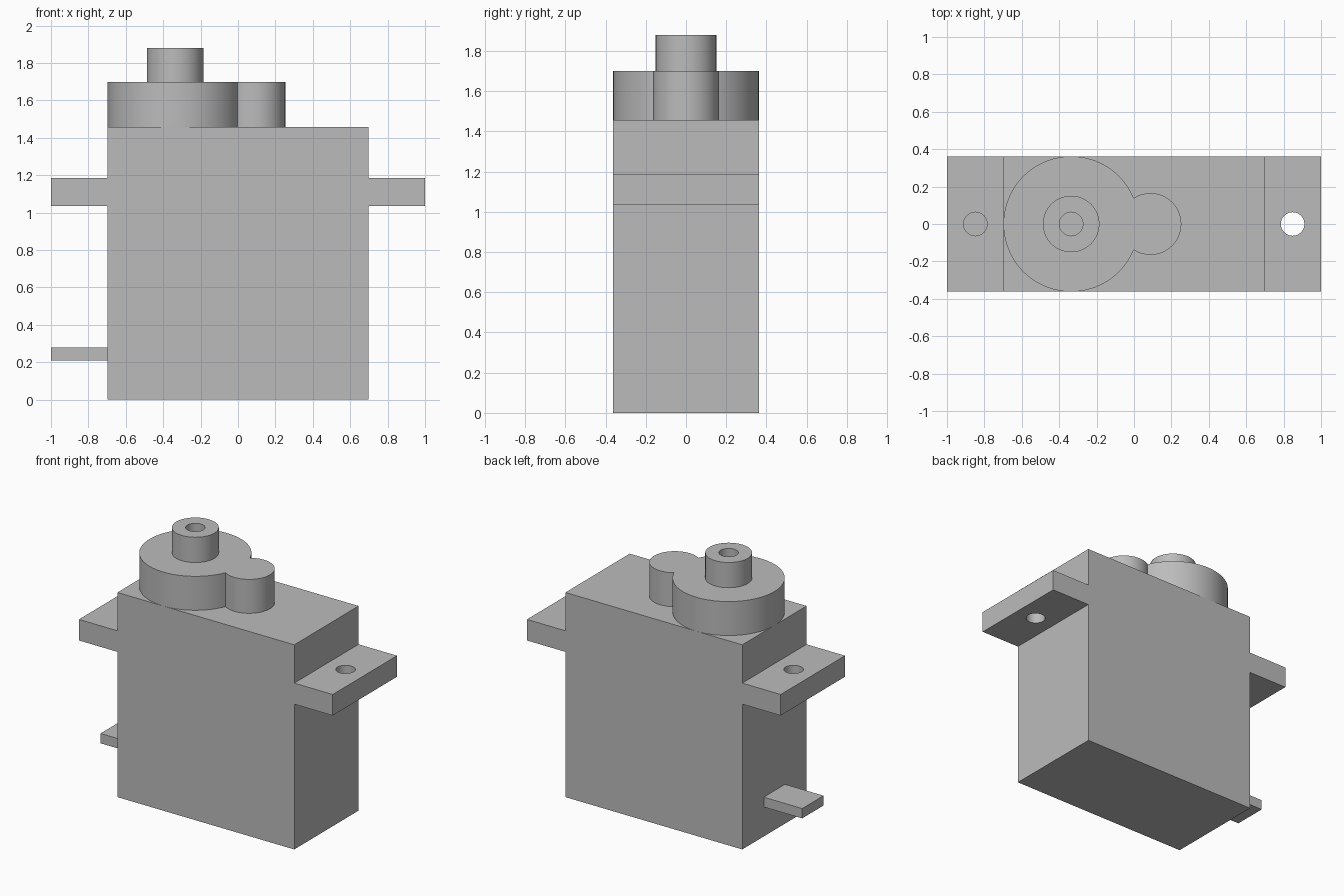
import bpy, bmesh, math

if "Cube" in bpy.data.objects:
    bpy.data.objects.remove(bpy.data.objects["Cube"])

grey = bpy.data.materials.new("plastic grey")
grey.diffuse_color = (0.5, 0.5, 0.5, 1)
grey.use_nodes = True
grey.node_tree.nodes["Principled BSDF"].inputs["Base Color"].default_value = grey.diffuse_color


def arc(cx, radius, start, end, steps):
    """Points on an arc centred on the x axis."""
    angles = [start + (end - start) * i / steps for i in range(steps + 1)]
    return [(cx + radius * math.cos(a), radius * math.sin(a)) for a in angles]


def circle(cx, radius, steps=64):
    return arc(cx, radius, 0, 2 * math.pi, steps)[:-1]


def rectangle(x0, x1, half_y):
    return [(x0, -half_y), (x1, -half_y), (x1, half_y), (x0, half_y)]


def prism(name, outline, z0, z1):
    """Extrude a flat outline upward from z0 to z1."""
    bm = bmesh.new()
    base = bm.faces.new([bm.verts.new((x, y, z0)) for x, y in outline])
    top = bmesh.ops.extrude_face_region(bm, geom=[base], use_keep_orig=True)
    verts = [v for v in top["geom"] if isinstance(v, bmesh.types.BMVert)]
    bmesh.ops.translate(bm, verts=verts, vec=(0, 0, z1 - z0))
    bmesh.ops.recalc_face_normals(bm, faces=bm.faces)
    mesh = bpy.data.meshes.new(name)
    bm.to_mesh(mesh)
    bm.free()
    mesh.materials.append(grey)
    obj = bpy.data.objects.new(name, mesh)
    bpy.context.collection.objects.link(obj)
    return obj


def activate(obj):
    bpy.ops.object.select_all(action='DESELECT')
    obj.select_set(True)
    bpy.context.view_layer.objects.active = obj


def smooth(obj):
    activate(obj)
    bpy.ops.object.shade_smooth_by_angle(angle=math.radians(30))


def drill(obj, cx, radius, z0, z1):
    """Cut a vertical round hole."""
    cutter = prism("hole_cutter", circle(cx, radius, 48), z0, z1)
    cutter.hide_render = True
    mod = obj.modifiers.new("hole", 'BOOLEAN')
    mod.operation = 'DIFFERENCE'
    mod.solver = 'EXACT'
    mod.object = cutter
    activate(obj)
    bpy.ops.object.modifier_apply(modifier=mod.name)
    bpy.data.objects.remove(cutter)


HALF_X, HALF_Y, BODY_TOP = 0.697, 0.362, 1.458
HOLE_R = 0.063

# Motor case
prism("case", rectangle(-HALF_X, HALF_X, HALF_Y), 0, BODY_TOP)

# Mounting ears with screw holes
for side, label in ((-1, "left"), (1, "right")):
    x0, x1 = sorted((side * HALF_X, side * 1.0))
    ear = prism(label + "_mounting_ear", rectangle(x0, x1, HALF_Y), 1.035, 1.185)
    drill(ear, side * 0.848, HOLE_R, 0.9, 1.3)
    smooth(ear)

# Cable tab low on the left end
prism("cable_tab", rectangle(-1.0, -HALF_X, 0.12), 0.21, 0.28)

# Gear housing: a large and a small round joined where they cross
BIG_X, BIG_R, SMALL_X, SMALL_R = -0.336, 0.362, 0.088, 0.165
d = SMALL_X - BIG_X
along = (d * d + BIG_R ** 2 - SMALL_R ** 2) / (2 * d)
half = math.sqrt(BIG_R ** 2 - along ** 2)
big_a = math.atan2(half, along)
small_a = math.atan2(half, along - d)
outline = arc(BIG_X, BIG_R, big_a, 2 * math.pi - big_a, 80)
outline += arc(SMALL_X, SMALL_R, -small_a, small_a, 48)[1:-1]
smooth(prism("gear_housing", outline, BODY_TOP, 1.70))

# Output shaft with a screw hole
shaft = prism("output_shaft", circle(BIG_X, 0.151), 1.70, 1.88)
drill(shaft, BIG_X, HOLE_R, 1.705, 2.0)
smooth(shaft)
